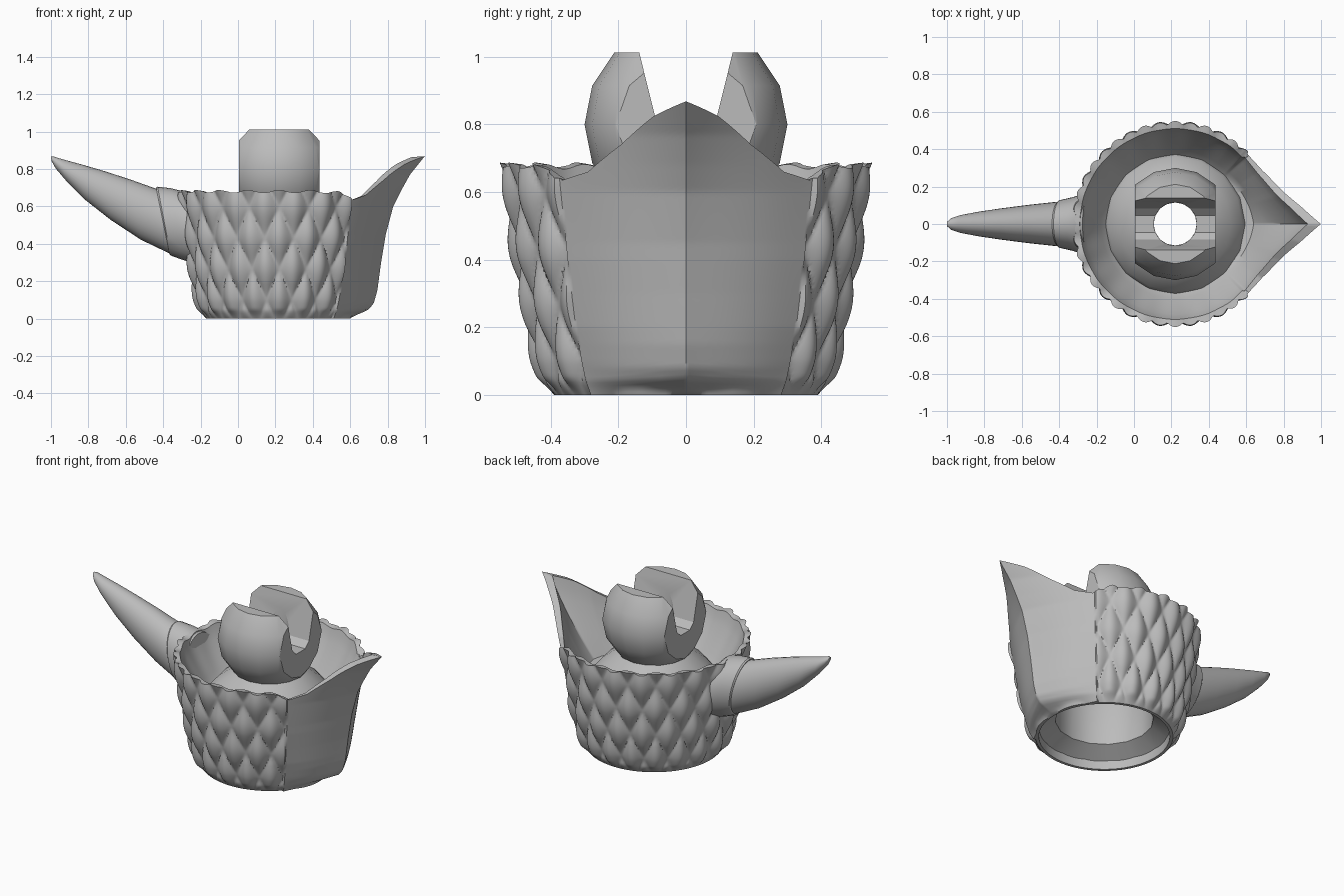
import bpy, bmesh
from math import sin, cos, pi, radians, degrees

if "Cube" in bpy.data.objects:
    bpy.data.objects.remove(bpy.data.objects["Cube"])

CX = 0.22          # axis of the cup
EDGE = 45          # half angle of the smooth prow, degrees

grey = bpy.data.materials.new("plain_grey")
grey.use_nodes = True
grey.diffuse_color = (0.5, 0.5, 0.5, 1)
grey.node_tree.nodes["Principled BSDF"].inputs["Base Color"].default_value = (0.5, 0.5, 0.5, 1)


def interp(table, v):
    """Linear lookup in a list of (key, value) pairs."""
    if v <= table[0][0]:
        return table[0][1]
    for (a, p), (b, q) in zip(table, table[1:]):
        if v <= b:
            return p + (q - p) * (v - a) / (b - a)
    return table[-1][1]


def finish(name, bm, angle):
    bmesh.ops.recalc_face_normals(bm, faces=bm.faces)
    mesh = bpy.data.meshes.new(name)
    bm.to_mesh(mesh)
    bm.free()
    mesh.materials.append(grey)
    obj = bpy.data.objects.new(name, mesh)
    bpy.context.collection.objects.link(obj)
    bpy.ops.object.select_all(action='DESELECT')
    obj.select_set(True)
    bpy.context.view_layer.objects.active = obj
    if angle:
        bpy.ops.object.shade_smooth_by_angle(angle=radians(angle))
    return obj


def skin(name, rings, closed=False, angle=35):
    """Joins equal closed rings of points; a closed skin also joins last to first."""
    bm = bmesh.new()
    vs = [[bm.verts.new(p) for p in ring] for ring in rings]
    n = len(vs[0])
    pairs = list(zip(vs, vs[1:])) + ([(vs[-1], vs[0])] if closed else [])
    for a, b in pairs:
        for i in range(n):
            j = (i + 1) % n
            bm.faces.new((a[i], a[j], b[j], b[i]))
    if not closed:
        bm.faces.new(vs[0])
        bm.faces.new(vs[-1])
    return finish(name, bm, angle)


def lathe(name, profile, sides, angle, closed=True):
    rings = [[(CX + r * cos(2 * pi * i / sides), r * sin(2 * pi * i / sides), z)
              for i in range(sides)] for r, z in profile]
    return skin(name, rings, closed, angle)


def prism(name, outline, x0, x1):
    """Extrudes a (y, z) outline along x."""
    return skin(name, [[(x, y, z) for y, z in outline] for x in (x0, x1)], angle=0)


# Scaled cup with a keeled prow
wall = [(0, .39), (.04, .41), (.1, .428), (.2, .453), (.4, .488), (.68, .528), (.87, .547)]
keel = [(0, .375), (.02, .415), (.045, .475), (.08, .505), (.15, .525), (.3, .545),
        (.45, .57), (.6, .61), (.68, .65), (.77, .70), (.87, .78)]
rim = [(0, .868), (8, .825), (19, .74), (32, .66), (43, .635), (46, .655), (55, .675), (70, .68)]


def outer_radius(deg, z):
    base = interp(wall, z)
    if deg < EDGE:
        a = radians(deg)
        k, e = interp(keel, z), (base + .017) * cos(radians(EDGE))
        flat = e * k / (e * cos(a) + (k - e) * sin(a))
        return max(flat, base - .015) + .018 * sin(pi * deg / EDGE)
    u = (deg - 180) / 18
    v = z / .33 + .2
    bump = abs(sin(pi * (u + v)) * sin(pi * (u - v))) ** .8
    return base + .033 * bump * min(1, z / .05)


def cup_column(theta):
    deg = abs(degrees(theta))
    top = interp(rim, deg)
    if deg < EDGE:
        r_in = outer_radius(deg, top) * (.91 + .05 * deg / EDGE)
    else:
        top += .007 * cos(2 * pi * (deg - 180) / 18)
        r_in = interp(wall, top) * .965
    rows = 72
    pts = [(outer_radius(deg, top * i / rows), top * i / rows) for i in range(rows + 1)]
    # inner wall falls from the rim to the floor
    r_floor = .37 + .05 * max(0, 1 - deg / EDGE)
    for s in (0, .15, .3, .5, .7, .85, 1):
        z = top - .005 + (.42 - top) * s
        pts.append((r_in + (r_floor - r_in) * s ** 1.3, z))
    pts += [(.365, .41), (.37, .05), (.372, 0)]
    return [(CX + r * cos(theta), r * sin(theta), z) for r, z in pts]


COLUMNS = 360
skin("scaled_cup", [cup_column(-pi + 2 * pi * i / COLUMNS) for i in range(COLUMNS)], True, 46)

# Floor dome with the stepped socket beneath it
lathe("socket_core", [(.38, .05), (.38, .40), (.36, .44), (.30, .51), (.20, .585), (.12, .62),
                      (.115, .62), (.115, .45), (.25, .41), (.28, .34), (.28, .11)], 16, 30)

# Slotted ball joint
bm = bmesh.new()
bmesh.ops.create_uvsphere(bm, u_segments=16, v_segments=8, radius=.3)
bmesh.ops.translate(bm, verts=bm.verts, vec=(CX, 0, .8))
ball = finish("ball_joint", bm, 0)
half = [(.045, .75), (.082, .785), (.15, 1.06)]
cutters = [
    ('INTERSECT', prism("trim_box", [(-.4, .4), (.4, .4), (.4, 1.012), (-.4, 1.012)],
                        CX - .215, CX + .215)),
    ('DIFFERENCE', prism("slot_cutter", half + [(-y, z) for y, z in reversed(half)],
                         CX - .4, CX + .4)),
    ('DIFFERENCE', lathe("bore_cutter", [(.115, .4), (.115, 1.1)], 24, 0, False)),
]
for operation, cutter in cutters:
    cutter.hide_render = True
    bpy.context.view_layer.objects.active = ball
    mod = ball.modifiers.new("cut", 'BOOLEAN')
    mod.operation, mod.object, mod.solver = operation, cutter, 'EXACT'
    bpy.ops.object.modifier_apply(modifier=mod.name)
    bpy.data.objects.remove(cutter)
bpy.ops.object.select_all(action='DESELECT')
ball.select_set(True)
bpy.ops.object.shade_smooth_by_angle(angle=radians(24))


# Curved horn and its collar: sections given by top point, bottom point, half width
def horn_part(name, sections, sides=28):
    rings = []
    for xt, zt, xb, zb, w in sections:
        ring = []
        for i in range(sides):
            a = 2 * pi * i / sides
            c = (1 + cos(a)) / 2
            ring.append((xb + (xt - xb) * c, w * sin(a), zb + (zt - zb) * c))
        rings.append(ring)
    return skin(name, rings)


horn_part("horn", [(-.36, .67, -.30, .33, .125), (-.44, .695, -.36, .345, .12),
                   (-.58, .745, -.52, .422, .104), (-.72, .79, -.68, .527, .085),
                   (-.84, .825, -.82, .637, .066), (-.94, .852, -.92, .738, .047),
                   (-.985, .866, -.975, .803, .03), (-1, .866, -.997, .842, .012)])
horn_part("horn_collar", [(-.275, .672, -.20, .285, .165), (-.31, .685, -.25, .30, .158),
                          (-.36, .697, -.30, .315, .143), (-.43, .705, -.36, .337, .128),
                          (-.438, .70, -.366, .345, .12)])
